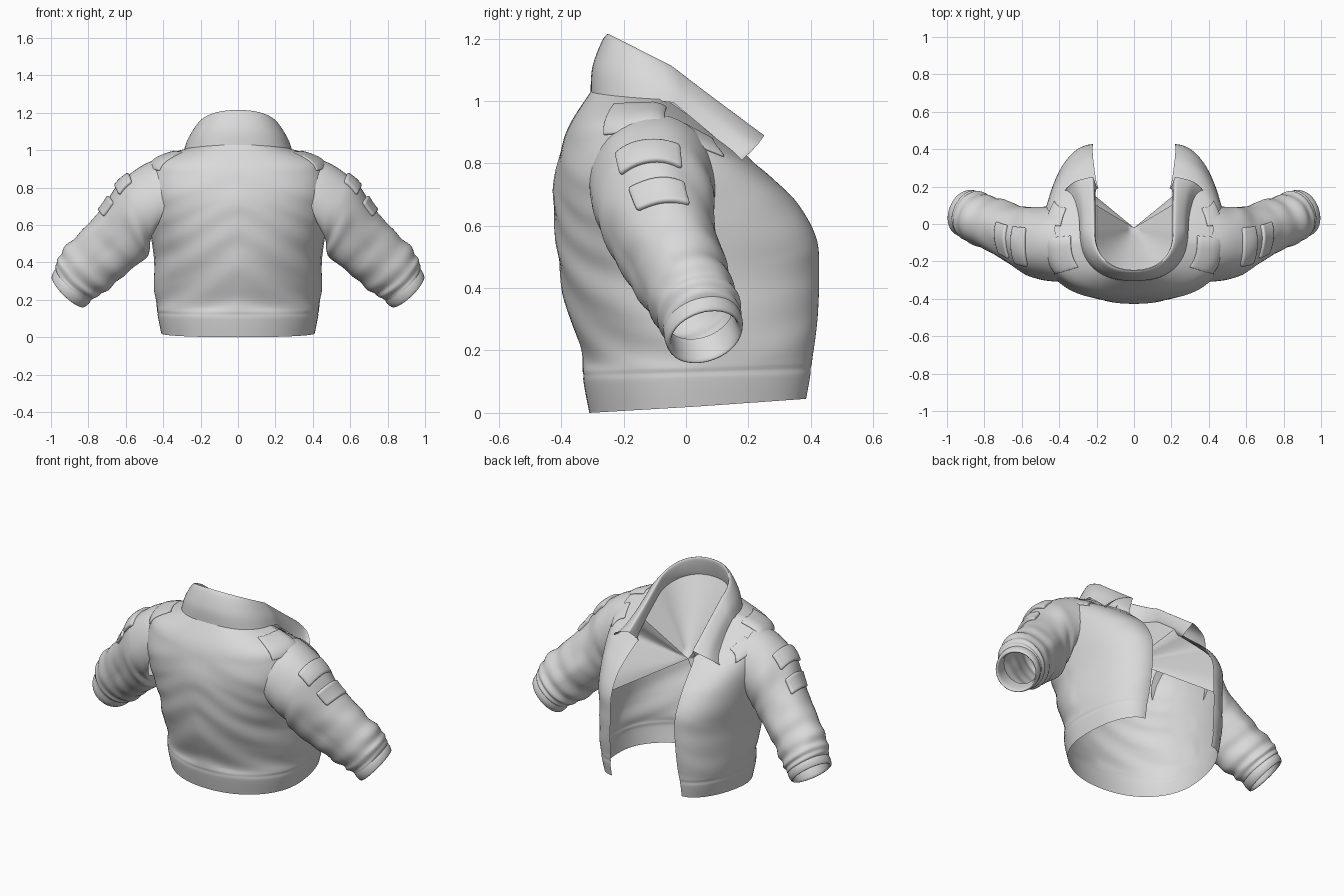
import bpy, bmesh
from math import sin, cos, pi, radians
from mathutils import Vector, noise

cube = bpy.data.objects.get("Cube")
if cube:
    bpy.data.objects.remove(cube, do_unlink=True)

fabric = bpy.data.materials.new("light grey fabric")
fabric.use_nodes = True
GREY = (0.7, 0.7, 0.7, 1)
fabric.diffuse_color = GREY
fabric.node_tree.nodes["Principled BSDF"].inputs["Base Color"].default_value = GREY


def spline(rows, t):
    """Smooth blend through a list of rows."""
    last = len(rows) - 1
    i = min(int(t), last - 1)
    f = t - i
    a, b, c, d = (rows[min(max(k, 0), last)] for k in (i - 1, i, i + 1, i + 2))
    return [q + f * (r - p + f * (2*p - 5*q + 4*r - s + f * (3*(q - r) + s - p))) / 2
            for p, q, r, s in zip(a, b, c, d)]


def sheet(name, surface, us, vs, nu, nv, thickness=0):
    """Half of a cloth part as a grid over a surface, mirrored to the other side."""
    bm = bmesh.new()
    grid = [[bm.verts.new(surface(us[0] + (us[1] - us[0]) * i / nu,
                                  vs[0] + (vs[1] - vs[0]) * j / nv))
             for i in range(nu + 1)] for j in range(nv + 1)]
    for low, high in zip(grid, grid[1:]):
        for i in range(nu):
            bm.faces.new((low[i], low[i + 1], high[i + 1], high[i]))
    bmesh.ops.remove_doubles(bm, verts=bm.verts, dist=0.0005)
    mesh = bpy.data.meshes.new(name)
    bm.to_mesh(mesh)
    bm.free()
    mesh.materials.append(fabric)
    ob = bpy.data.objects.new(name, mesh)
    bpy.context.collection.objects.link(ob)
    bpy.ops.object.select_all(action='DESELECT')
    ob.select_set(True)
    bpy.context.view_layer.objects.active = ob
    bpy.ops.object.shade_smooth_by_angle(angle=radians(50))
    if thickness:
        solid = ob.modifiers.new("thickness", 'SOLIDIFY')
        solid.thickness = thickness
        solid.offset = 0
        bevel = ob.modifiers.new("soft edge", 'BEVEL')
        bevel.width = thickness * 0.3
        bevel.segments = 2
    mirror = ob.modifiers.new("mirror", 'MIRROR')
    mirror.use_clip = True


def wrap(rows, u, v):
    """Half ring from the back centre, round the side, to the front edge."""
    yb, zb, xs, ys, zs, xf, yf, zf, power = spline(rows, v)
    a = (u if u <= 0.5 else u - 0.5) * pi
    s, c = sin(a), max(cos(a), 0)
    if u <= 0.5:
        s, c = s ** power, c ** power
        return Vector((xs * s, ys + (yb - ys) * c, zs + (zb - zs) * c))
    return Vector((xf + (xs - xf) * c, ys + (yf - ys) * s, zs + (zf - zs) * s))


# Body rows: back y, z / side x, y, z / front edge x, y, z / back roundness
BODY = [
    (-.31, .00, .41, .03, .02, .24, .385, .045, .95),
    (-.33, .11, .43, .03, .12, .24, .40, .13, .95),
    (-.335, .20, .44, .03, .21, .23, .415, .24, 1),
    (-.40, .40, .45, .00, .40, .22, .425, .42, 1),
    (-.42, .60, .47, -.04, .56, .22, .42, .55, .9),
    (-.42, .75, .49, -.07, .72, .22, .36, .67, .82),
    (-.40, .85, .48, -.08, .88, .21, .28, .75, .82),
    (-.37, .93, .43, -.10, .96, .20, .22, .80, .82),
    (-.305, 1.03, .25, -.08, 1.015, .19, .19, .83, .85),
]


def body(u, v):
    p = wrap(BODY, u, v)
    # Soft folds, strongest over the lower back
    fade = max(0, min(1, (v - 1.1) * 2, (6.5 - v) / 2))
    fold = noise.noise(Vector((p.x * 3, p.y * 3, p.z * 9 + p.x * 4)))
    size = 1 + 0.03 * fold * fade * (1 if u < 0.5 else 0.4)
    # Seam above the hem band
    size -= 0.008 * max(0, 1 - abs(v - 1.12) * 7)
    return Vector((p.x * size, p.y * size, p.z))


sheet("jacket_body", body, (0, 1), (0, 8), 48, 96)

# Folded collar: lower outer edge, fall, fold line, inner stand
COLLAR = [
    (-.306, 1.02, .29, -.04, .995, .37, .18, .81, .85),
    (-.30, 1.11, .27, -.04, 1.05, .32, .225, .855, .88),
    (-.265, 1.20, .23, -.05, 1.105, .23, .25, .888, .9),
    (-.245, 1.205, .21, -.045, 1.105, .215, .24, .88, .9),
    (-.265, 1.10, .21, -.05, 1.03, .20, .20, .84, .9),
    (-.295, 1.02, .245, -.07, 1.00, .19, .19, .82, .85),
]


def collar(u, v):
    return wrap(COLLAR, u, v)


sheet("collar", collar, (0, 1), (0, 5), 40, 25)

# Lining that draws in from the collar and front walls to one point
APEX = Vector((0, -.02, .68))
WALL = 0.75


def lining(u, v):
    edge = collar(u * WALL, 4) if u < 1 else body(WALL, 8 - 4.6 * (u - 1)) * 0.995
    return edge.lerp(APEX, 1 - v)


sheet("inner_lining", lining, (0, 2), (0, 1), 40, 6)

# Sleeve rings: centre x, y, z / depth radius, height radius / lean
SLEEVE = [
    (.455, -.105, .735, .205, .225, -9),
    (.535, -.10, .665, .19, .205, 18),
    (.61, -.07, .56, .168, .18, 37),
    (.72, -.015, .45, .15, .165, 44),
    (.82, .025, .36, .138, .158, 46),
    (.865, .045, .31, .13, .142, 46),
    (.885, .052, .28, .12, .12, 46),
]
CUFF = [
    (.868, .05, .298, .122, .124, 46),
    (.89, .056, .268, .126, .128, 46),
    (.908, .06, .245, .118, .119, 46),
    (.898, .058, .255, .106, .106, 46),
    (.856, .045, .31, .103, .103, 46),
]


def ring(rows, u, v, swell=1):
    x, y, z, depth, height, lean = spline(rows, v)
    a = u * 2 * pi
    h = height * sin(a) * swell
    lean = radians(lean)
    # Towards the wrist the rings turn a little to the open side
    turn = max(0, x - .7) * 0.15 * cos(a)
    # Cloth hangs back under the middle of the arm
    sag = 0.05 * min(0, sin(a)) * max(0, 1 - abs(x - .7) / .18)
    return Vector((x + h * sin(lean) - turn * cos(lean),
                   y + depth * cos(a) * swell + sag,
                   z + h * cos(lean) + turn * sin(lean)))


def sleeve(u, v):
    a = u * 2 * pi
    fade = max(0, min(1, v, 6 - v))
    bunch = max(0, min(1, v - 2.4))
    crease = noise.noise(Vector((cos(a) * 1.3, sin(a) * 1.3, v * 1.6)))
    swell = 1 + fade * (0.05 * crease + 0.03 * bunch * sin(v * 7 + 1.2 * cos(a)))
    p = ring(SLEEVE, u, v, swell)
    # Armhole follows the curve of the body
    p.x -= max(0, 1 - v) * 1.1 * (p.y + .06) ** 2
    return p


sheet("sleeve", sleeve, (0, 1), (0, 6), 48, 72)
sheet("cuff", lambda u, v: ring(CUFF, u, v), (0, 1), (0, 4), 40, 16)

# Raised pads that follow the cloth beneath them
sheet("shoulder_pad", body, (.33, .53), (6.3, 7.5), 10, 10, .014)
sheet("chest_patch", body, (.59, .70), (6.2, 7.2), 8, 8, .014)
sheet("upper_arm_pad", sleeve, (.18, .36), (.9, 1.4), 10, 6, .03)
sheet("lower_arm_pad", sleeve, (.18, .35), (1.7, 2.2), 10, 6, .03)
